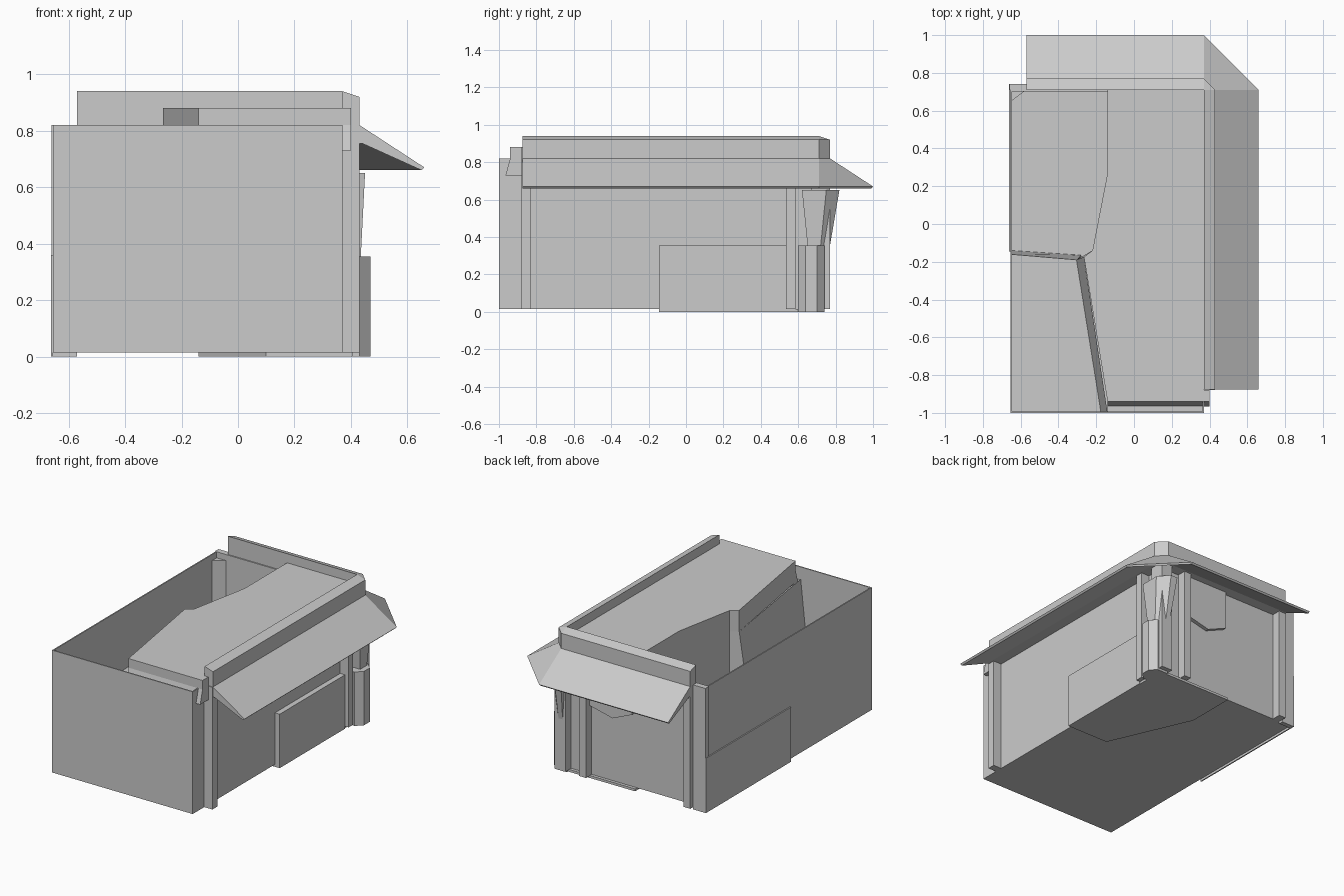
import bpy

if "Cube" in bpy.data.objects:
    bpy.data.objects.remove(bpy.data.objects["Cube"])


def loft(name, rings, closed=True, caps=True):
    """Skin a list of matching point rings with flat faces."""
    n = len(rings[0])
    verts = [p for r in rings for p in r]
    faces = []
    for k in range(len(rings) - 1):
        for i in range(n if closed else n - 1):
            j = (i + 1) % n
            faces.append((k * n + i, k * n + j, (k + 1) * n + j, (k + 1) * n + i))
    if caps:
        faces.append(tuple(reversed(range(n))))
        faces.append(tuple(range((len(rings) - 1) * n, len(rings) * n)))
    me = bpy.data.meshes.new(name)
    me.from_pydata(verts, [], faces)
    me.validate()
    ob = bpy.data.objects.new(name, me)
    bpy.context.collection.objects.link(ob)
    bpy.context.view_layer.objects.active = ob
    ob.select_set(True)
    if closed:
        bpy.ops.object.mode_set(mode='EDIT')
        bpy.ops.mesh.select_all(action='SELECT')
        bpy.ops.mesh.remove_doubles(threshold=0.0005)
        bpy.ops.mesh.normals_make_consistent(inside=False)
        bpy.ops.object.mode_set(mode='OBJECT')
    ob.select_set(False)
    return ob


def at(poly, z):
    return [(x, y, z) for x, y in poly]


def prism(name, poly, z0, z1, top=None):
    return loft(name, [at(poly, z0), at(top or poly, z1)])


def box(name, x0, x1, y0, y1, z0, z1):
    return prism(name, [(x0, y0), (x1, y0), (x1, y1), (x0, y1)], z0, z1)


# Outer walls with a base and an open top
L, R, F, B = -0.655, 0.37, -1.0, 0.71
t = 0.008
outer = [(L, F), (R, F), (R, B), (L, B)]
inner = [(L + t, F + t), (R - t, F + t), (R - t, B - t), (L + t, B - t)]
loft("outer_walls", [at(outer, 0.015), at(outer, 0.82), at(inner, 0.82), at(inner, 0.02)])

# Thick roof slab covering the right part of the room
edge = [(-0.14, -0.94), (-0.265, -0.175), (-0.22, -0.14), (-0.14, 0.27), (-0.14, B)]
prism("roof_slab", edge + [(R, B), (R, -0.94)], 0.74, 0.88)

# Sloping front fascia of the roof
fascia = [(-0.94, 0.88), (-0.94, 0.82), (-0.965, 0.73), (-0.88, 0.73), (-0.88, 0.88)]
loft("roof_front_fascia", [[(x, y, z) for y, z in fascia] for x in (-0.14, 0.40)])
box("front_ledge", -0.14, R, F, -0.95, 0.72, 0.735)

# Leaning room divider below the roof edge
low = [(-0.175, F), (-0.305, -0.19), (-0.22, -0.14), (-0.14, 0.27), (-0.14, B)]
top = [(-0.14, F)] + edge[1:]
loft("inner_divider", [at(low, 0.02), at(low, 0.41), at(top, 0.74)], closed=False, caps=False)

# Raised interior floor with a sloped rear step
prism("raised_floor", [(L, F), (-0.175, F), (-0.28, -0.165), (L, -0.14)], 0.02, 0.413,
      [(L, F), (-0.175, F), (-0.30, -0.19), (L, -0.16)])

# Parapet and sloped awning swept round the back right corner
profile = [(0, 0.94), (0.06, 0.92), (0.06, 0.82), (0.29, 0.67), (0.28, 0.66),
           (0.07, 0.755), (0, 0.755)]
loft("parapet_awning", [
    [(R + d, -0.875, z) for d, z in profile],
    [(R + d, B, z) for d, z in profile],
    [(R, B + d, z) for d, z in profile],
    [(-0.57, B + d, z) for d, z in profile]])

# Wall posts on the right and back faces
for i, y in enumerate((-0.88, 0.535)):
    box(f"right_post_{i}", R, 0.43, y, y + 0.05, 0.015, 0.82)
for i, x in enumerate((-0.57, 0.19)):
    box(f"back_post_{i}", x, x + 0.05, B, 0.77, 0.015, 0.82)
box("left_corner_post", -0.66, -0.57, B, 0.74, 0.0, 0.82)
prism("left_corner_brace", [(-0.65, 0.65), (-0.57, B), (-0.65, B)], 0.42, 0.78)

# Corner pillar: slim core, lower plinth and flared upper bracket
box("corner_core", 0.34, 0.42, 0.67, 0.77, 0.015, 0.78)
prism("corner_plinth", [(0.35, 0.60), (0.43, 0.60), (0.47, 0.64), (0.47, 0.70),
                        (0.43, 0.74), (0.35, 0.74)], 0.0, 0.355)
prism("corner_bracket", [(0.36, 0.65), (0.435, 0.65), (0.435, 0.72), (0.39, 0.77), (0.36, 0.77)],
      0.355, 0.65,
      [(0.34, 0.62), (0.45, 0.62), (0.45, 0.75), (0.39, 0.82), (0.34, 0.82)])

# Low outer panels and the base pad
box("right_low_panel", R, 0.405, -0.145, 0.535, 0.0, 0.355)
box("left_low_panel", -0.663, L, -0.145, 0.74, 0.0, 0.36)
prism("base_pad", [(-0.14, 0.40), (0.10, -0.145), (0.40, -0.145), (0.40, 0.73), (-0.14, 0.73)],
      0.0, 0.016)

# Pointed hanging panel on the back wall
panel = [(0.19, 0.76), (0.19, 0.48), (0.02, 0.44), (-0.12, 0.50), (-0.12, 0.76)]
loft("back_hanging_panel", [[(x, y, z) for x, z in panel] for y in (B, 0.735)])
